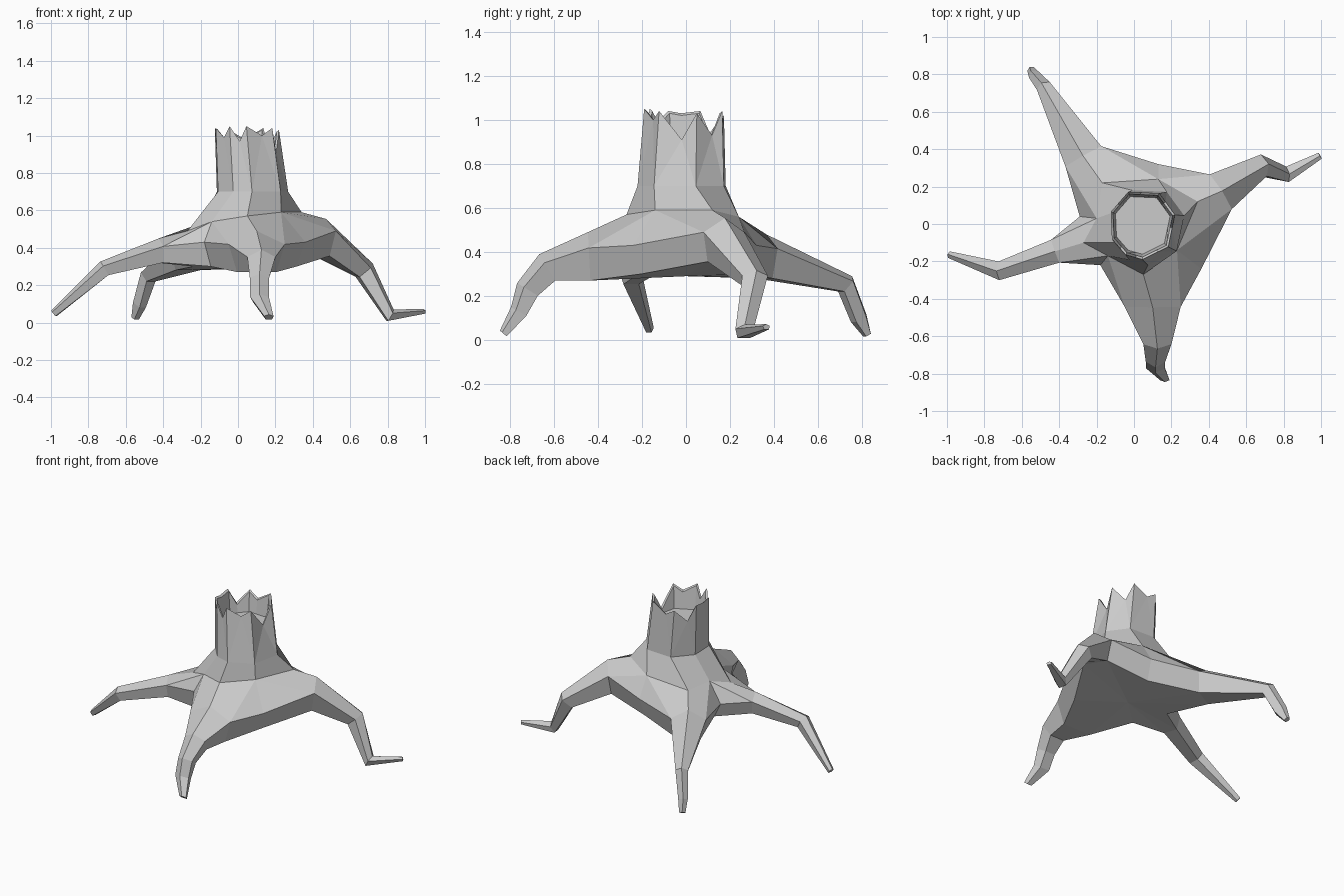
import bpy, bmesh
from math import cos, sin, radians
from mathutils import Vector

if "Cube" in bpy.data.objects:
    bpy.data.objects.remove(bpy.data.objects["Cube"])

bm = bmesh.new()


def add(p):
    return bm.verts.new(p)


def face(*vs):
    bm.faces.new(vs)


def bridge(lo, hi):
    n = len(lo)
    for i in range(n):
        j = (i + 1) % n
        face(lo[i], lo[j], hi[j], hi[i])


def section(c, t, w, h):
    """Five-sided root section: side, ridge, side, two underside corners."""
    side = Vector((t.y, -t.x, 0)).normalized()
    up = t.cross(side).normalized()
    if up.dot(Vector((0, 0, 1)) + 0.5 * Vector((t.x, t.y, 0))) < 0:
        up = -up
    shape = [(1, .35), (0, 1), (-1, .35), (-.7, -1), (.7, -1)]
    return [add(c + side * w * a + up * h * b) for a, b in shape]


# Root paths, counter-clockwise from the front: x, y, z, half width, half height
roots = [
    [(.10, -.44, .38, .15, .11), (.125, -.63, .33, .075, .07), (.115, -.72, .23, .052, .055),
     (.115, -.76, .13, .05, .04), (.165, -.83, .03, .025, .02)],
    [(.46, .17, .455, .11, .10), (.68, .31, .28, .06, .055), (.815, .265, .04, .042, .035),
     (.995, .365, .06, .018, .012)],
    [(-.27, .36, .38, .11, .10), (-.48, .73, .255, .04, .045), (-.53, .79, .10, .03, .04),
     (-.55, .825, .025, .02, .018)],
    [(-.42, -.145, .385, .065, .065), (-.715, -.25, .29, .05, .042), (-.985, -.165, .05, .018, .02)],
]
starts = []
for path in roots:
    pts = [Vector(p[:3]) for p in path]
    rings = []
    for i, p in enumerate(path):
        t = Vector((0, 0, 0))
        if i > 0:
            t += (pts[i] - pts[i - 1]).normalized()
        if i < len(pts) - 1:
            t += (pts[i + 1] - pts[i]).normalized()
        if i == 0:
            t.z *= .2
        # keep side direction following the whole root for steep legs
        flat = pts[min(i + 1, len(pts) - 1)] - pts[max(i - 1, 0)]
        if path is roots[0]:
            flat = Vector((0, -1, 0))
        flat.z = 0
        flat = flat.normalized() * max(Vector((t.x, t.y)).length, .05)
        rings.append(section(pts[i], Vector((flat.x, flat.y, t.z)).normalized(), p[3], p[4]))
    for lo, hi in zip(rings, rings[1:]):
        bridge(lo, hi)
    face(*rings[-1])
    starts.append(rings[0])

# Flare ring: alternating above a root and above the web between roots
flare = [add(p) for p in [
    (.05, -.27, .57), (.23, -.14, .59), (.34, .12, .59), (.13, .24, .56),
    (-.17, .22, .53), (-.2, .03, .53), (-.27, -.10, .49), (-.14, -.17, .54)]]

# Webs between neighbouring roots and the underside
mid = Vector((.05, 0, .29))
web = [Vector(p) for p in [(.36, -.24, .43), (.13, .32, .43), (-.29, .04, .40), (-.18, -.22, .43)]]
web_top = [add(p) for p in web]
web_low = [add((mid.x + (p.x - mid.x) * .85, p.y * .85, .30)) for p in web]
centre = add(mid)
for i in range(4):
    j = (i + 1) % 4
    a, b = starts[i], starts[j]
    fr, fv, fn = flare[2 * i], flare[2 * i + 1], flare[(2 * i + 2) % 8]
    v, vb = web_top[i], web_low[i]
    face(fr, a[1], a[2], fv)
    face(fv, a[2], v)
    face(fv, v, b[0])
    face(fv, b[0], b[1], fn)
    face(a[2], a[3], vb, v)
    face(v, vb, b[4], b[0])
    face(a[3], a[4], centre)
    face(a[3], centre, vb)
    face(vb, centre, b[4])

# Trunk
angles = [radians(a) for a in (-90, -40, 15, 60, 115, 160, 205, 240)]


def trunk_ring(cx, cy, rx, ry):
    return [Vector((cx + rx * cos(a), cy + ry * sin(a), 0)) for a in angles]


neck = [add((p.x, p.y, .70)) for p in trunk_ring(.075, -.01, .20, .21)]
bridge(flare, neck)

# Splintered rim with alternating peaks and notches
heights = [1.05, 1.0, 1.04, .91, 1.03, .93, 1.04, .98, 1.02, .94, 1.04, 1.03, 1.04, .99, 1.05, .97]
outer = trunk_ring(.045, 0, .18, .19)
rim = []
for i in range(8):
    rim += [outer[i], outer[i].lerp(outer[(i + 1) % 8], .6)]
hub = Vector((.045, 0, 0))
edge = [add((p.x, p.y, z)) for p, z in zip(rim, heights)]
for i in range(8):
    k = 2 * i
    l, r, m = neck[i], neck[(i + 1) % 8], edge[k + 1]
    face(l, m, edge[k])
    face(l, r, m)
    face(r, edge[(k + 2) % 16], m)

# Hollow inside the rim
lip = [add((*(hub.lerp(p, .93)).xy, z - .01)) for p, z in zip(rim, heights)]
floor = [add((*(hub.lerp(p, .85)).xy, .88)) for p in rim]
bridge(edge, lip)
bridge(lip, floor)
face(*floor)

bmesh.ops.recalc_face_normals(bm, faces=bm.faces[:])
mesh = bpy.data.meshes.new("tree_stump")
bm.to_mesh(mesh)
bm.free()
bpy.context.collection.objects.link(bpy.data.objects.new("tree_stump", mesh))
